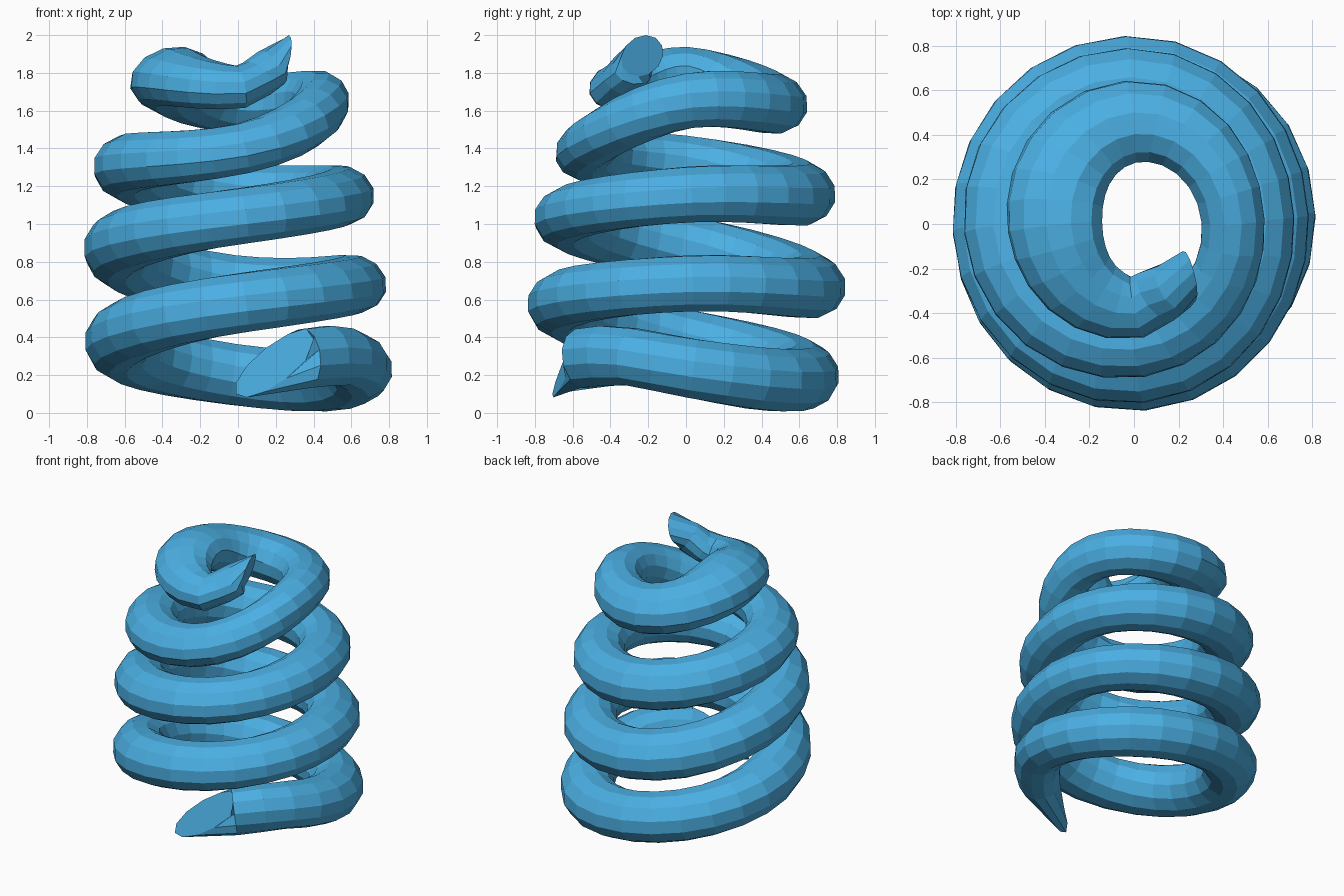
import bpy
import bmesh
import math
from mathutils import Vector

default_cube = bpy.data.objects.get("Cube")
if default_cube:
    bpy.data.objects.remove(default_cube, do_unlink=True)

SIDES = 12
STEP = 15.0
ROLL = math.radians(15)

# Coil centre line: angle, radius, height, half width, half thickness
KEYS = [
    (-72, 0.66, 0.265, 0.13, 0.16),
    (-45, 0.64, 0.30, 0.15, 0.165),
    (-25, 0.64, 0.295, 0.165, 0.155),
    (0, 0.645, 0.24, 0.175, 0.16),
    (45, 0.65, 0.175, 0.18, 0.17),
    (90, 0.635, 0.20, 0.18, 0.165),
    (180, 0.635, 0.375, 0.18, 0.175),
    (270, 0.665, 0.58, 0.18, 0.16),
    (360, 0.615, 0.685, 0.175, 0.15),
    (450, 0.665, 0.67, 0.185, 0.165),
    (540, 0.64, 0.87, 0.18, 0.175),
    (630, 0.635, 1.04, 0.175, 0.15),
    (720, 0.555, 1.155, 0.17, 0.15),
    (810, 0.615, 1.16, 0.18, 0.165),
    (900, 0.59, 1.31, 0.18, 0.16),
    (990, 0.53, 1.395, 0.165, 0.135),
    (1080, 0.445, 1.65, 0.145, 0.15),
    (1170, 0.46, 1.64, 0.19, 0.16),
    (1260, 0.355, 1.78, 0.22, 0.155),
    (1350, 0.375, 1.725, 0.145, 0.115),
    (1371, 0.335, 1.785, 0.13, 0.105),
    (1397, 0.34, 1.89, 0.11, 0.11),
]


def sample(angle):
    """Smoothly interpolate radius, height and section at an angle."""
    last = len(KEYS) - 1
    i = 0
    while i < last - 1 and angle > KEYS[i + 1][0]:
        i += 1
    a, b = KEYS[i], KEYS[i + 1]
    before, after = KEYS[max(i - 1, 0)], KEYS[min(i + 2, last)]
    span = b[0] - a[0]
    t = (angle - a[0]) / span
    values = []
    for k in range(1, len(a)):
        m0 = (b[k] - before[k]) / (b[0] - before[0]) * span
        m1 = (after[k] - a[k]) / (after[0] - a[0]) * span
        values.append((2*t**3 - 3*t**2 + 1) * a[k] + (t**3 - 2*t**2 + t) * m0
                      + (3*t**2 - 2*t**3) * b[k] + (t**3 - t**2) * m1)
    return values


def centre(angle):
    radius, height = sample(angle)[:2]
    a = math.radians(angle)
    return Vector((radius * math.cos(a), radius * math.sin(a), height))


def add_ring(bm, middle, out_axis, up_axis):
    ring = []
    for s in range(SIDES):
        a = math.tau * s / SIDES
        ring.append(bm.verts.new(middle + out_axis * math.cos(a) + up_axis * math.sin(a)))
    return ring


def build_coil():
    bm = bmesh.new()
    first, final = KEYS[0][0], KEYS[-1][0]
    count = round((final - first) / STEP)
    rings = []
    for i in range(count + 1):
        angle = first + (final - first) * i / count
        if i == 0:
            # Slanted cut at the lower end
            out_axis, up_axis = Vector((0.055, -0.01, -0.08)), Vector((0.215, 0.08, 0.165))
        elif i == count:
            # Narrow upturned tip
            out_axis, up_axis = Vector((0.03, -0.11, 0)), Vector((0.02, 0.02, 0.11))
        else:
            tangent = (centre(min(angle + 2, final)) - centre(max(angle - 2, first))).normalized()
            a = math.radians(angle)
            radial = Vector((math.cos(a), math.sin(a), 0))
            radial = (radial - tangent * radial.dot(tangent)).normalized()
            up = radial.cross(tangent)
            width, thickness = sample(angle)[2:]
            # Lean the oval section down towards the outside
            out_axis = (radial * math.cos(ROLL) - up * math.sin(ROLL)) * width
            up_axis = (up * math.cos(ROLL) + radial * math.sin(ROLL)) * thickness
        rings.append(add_ring(bm, centre(angle), out_axis, up_axis))
    # Side bands and end caps
    for lower, upper in zip(rings, rings[1:]):
        for s in range(SIDES):
            n = (s + 1) % SIDES
            bm.faces.new((lower[s], lower[n], upper[n], upper[s]))
    bm.faces.new(rings[0])
    bm.faces.new(rings[-1])
    bmesh.ops.recalc_face_normals(bm, faces=bm.faces)
    mesh = bpy.data.meshes.new("spring_coil")
    bm.to_mesh(mesh)
    bm.free()
    return mesh


# Single blue material
blue = bpy.data.materials.new("sky_blue")
blue.use_nodes = True
colour = (0.07, 0.43, 0.77, 1)
blue.diffuse_color = colour
for node in blue.node_tree.nodes:
    if node.type == "BSDF_PRINCIPLED":
        node.inputs["Base Color"].default_value = colour

coil = bpy.data.objects.new("spring_coil", build_coil())
coil.data.materials.append(blue)
bpy.context.collection.objects.link(coil)
